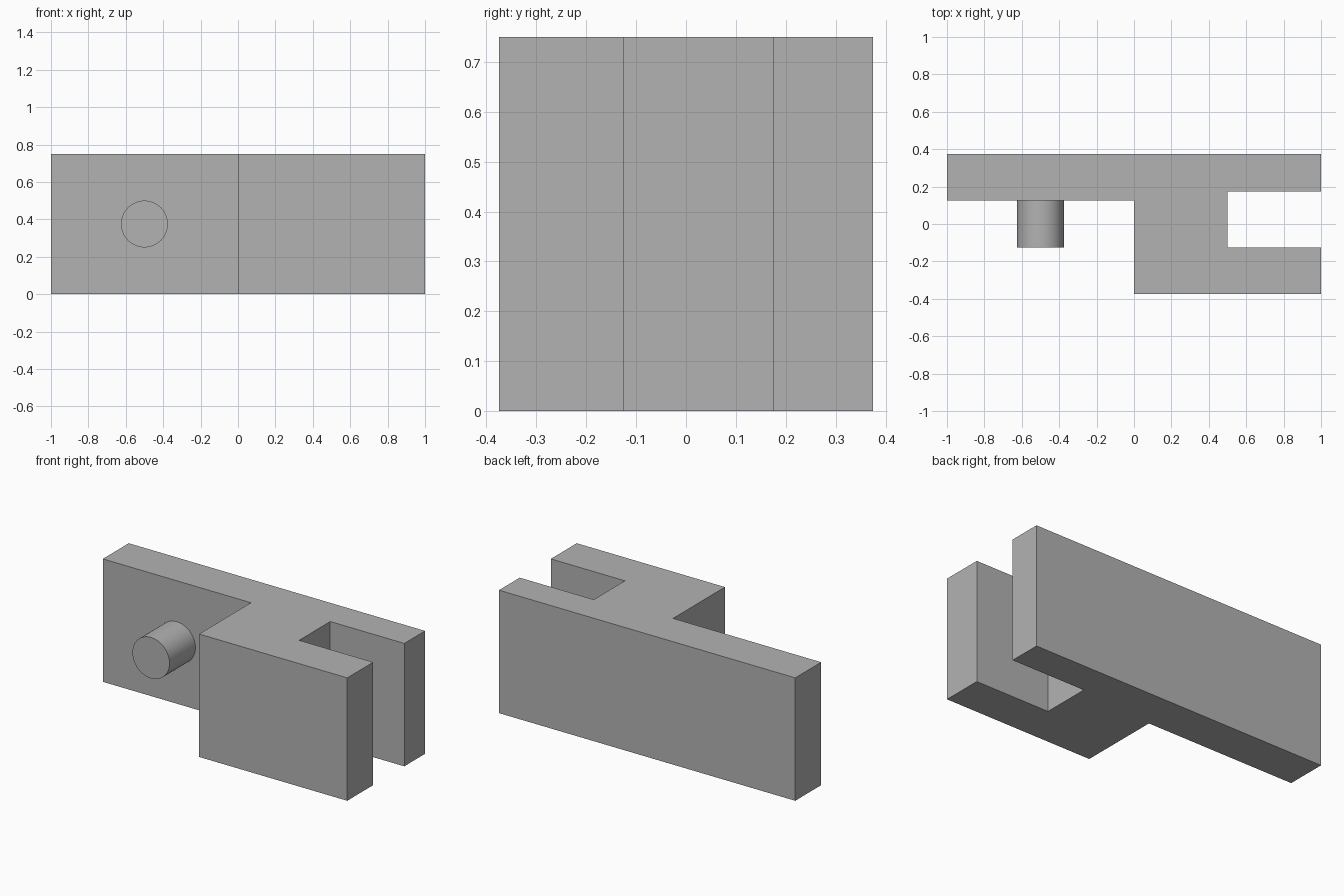
import bpy, bmesh, math
from mathutils import Matrix

cube = bpy.data.objects.get("Cube")
if cube:
    bpy.data.objects.remove(cube, do_unlink=True)

HEIGHT = 0.75
DEPTH = 0.375       # half depth of the block
FACE = 0.125        # front of the arm, and of the slot on the other side
SLOT_BACK = 0.175
PIN_RADIUS = 0.125

grey = bpy.data.materials.new("plain_grey")
grey.use_nodes = True
colour = (0.45, 0.45, 0.45, 1)
grey.diffuse_color = colour
grey.node_tree.nodes["Principled BSDF"].inputs["Base Color"].default_value = colour


def add_object(name, bm):
    bmesh.ops.recalc_face_normals(bm, faces=bm.faces)
    mesh = bpy.data.meshes.new(name)
    bm.to_mesh(mesh)
    bm.free()
    mesh.materials.append(grey)
    obj = bpy.data.objects.new(name, mesh)
    bpy.context.collection.objects.link(obj)
    return obj


# Joint body: flat arm on one side, slotted fork on the other
outline = [(-1, DEPTH), (-1, FACE), (0, FACE), (0, -DEPTH), (1, -DEPTH),
           (1, -FACE), (0.5, -FACE), (0.5, SLOT_BACK), (1, SLOT_BACK), (1, DEPTH)]
bm = bmesh.new()
base = bm.faces.new([bm.verts.new((x, y, 0)) for x, y in outline])
top = bmesh.ops.extrude_face_region(bm, geom=[base], use_keep_orig=True)
bmesh.ops.translate(bm, vec=(0, 0, HEIGHT),
                    verts=[v for v in top["geom"] if isinstance(v, bmesh.types.BMVert)])
add_object("joint_body", bm)

# Round pin standing out from the front of the arm
bm = bmesh.new()
bmesh.ops.create_cone(bm, cap_ends=True, segments=64, radius1=PIN_RADIUS,
                      radius2=PIN_RADIUS, depth=2 * FACE,
                      matrix=Matrix.Translation((-0.5, 0, HEIGHT / 2))
                      @ Matrix.Rotation(math.pi / 2, 4, "X"))
pin = add_object("arm_pin", bm)
bpy.ops.object.select_all(action="DESELECT")
pin.select_set(True)
bpy.context.view_layer.objects.active = pin
bpy.ops.object.shade_smooth_by_angle(angle=math.radians(30))
